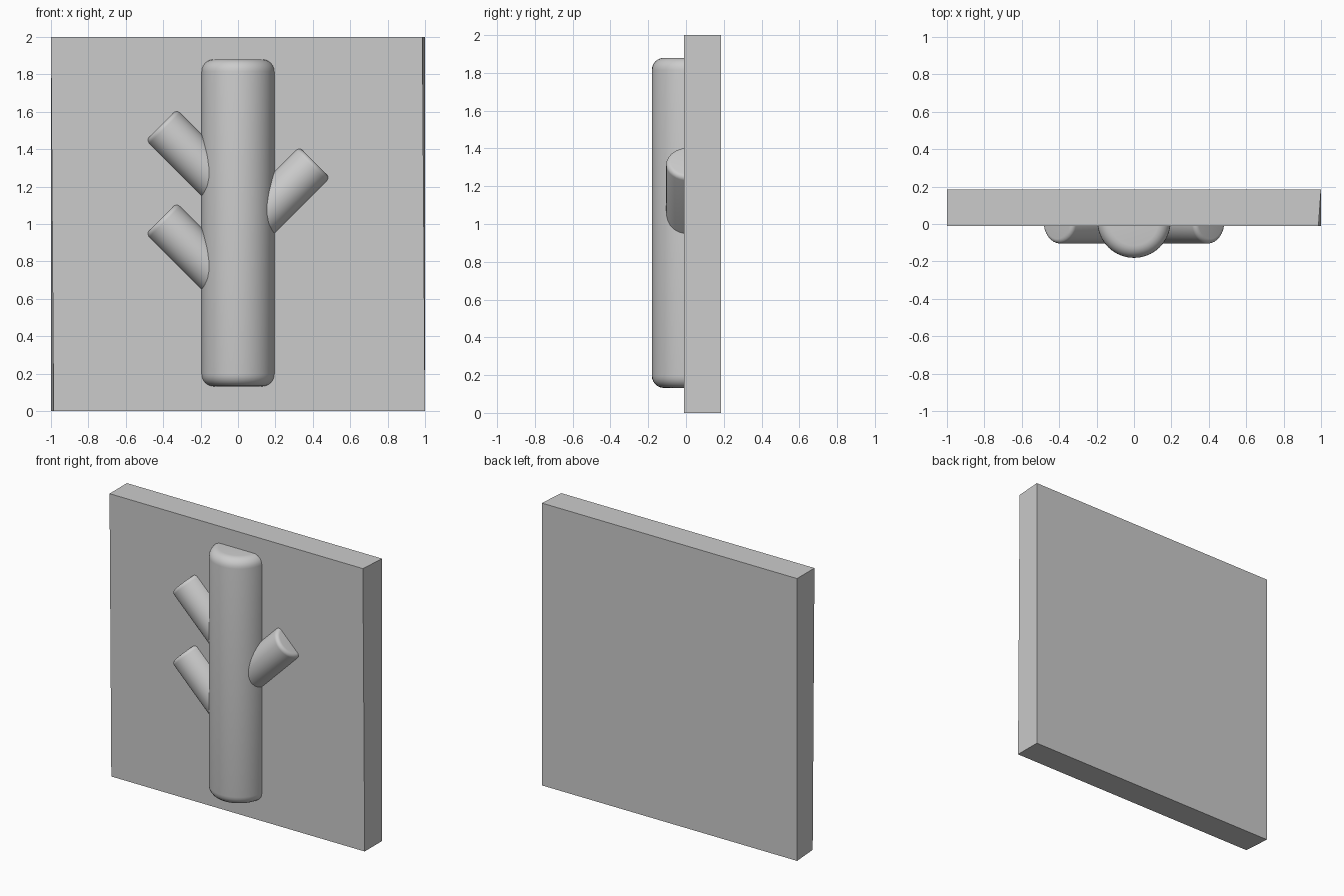
import bpy, bmesh, math
from mathutils import Matrix, Vector

if "Cube" in bpy.data.objects:
    bpy.data.objects.remove(bpy.data.objects["Cube"])

FRONT = -0.01   # front face of the panel
BACK = 0.185

clay = bpy.data.materials.new("light_grey")
clay.diffuse_color = (0.6, 0.6, 0.6, 1)
clay.use_nodes = True
clay.node_tree.nodes["Principled BSDF"].inputs["Base Color"].default_value = clay.diffuse_color


def add_object(name, bm):
    mesh = bpy.data.meshes.new(name)
    bm.to_mesh(mesh)
    bm.free()
    mesh.materials.append(clay)
    obj = bpy.data.objects.new(name, mesh)
    bpy.context.collection.objects.link(obj)
    return obj


def rounded_rod(name, start, end, radius, fillet, segments=40):
    """Round bar with softened ends, cut flat inside the panel."""
    start, end = Vector(start), Vector(end)
    length = (end - start).length
    arc = [(radius - fillet + fillet * math.sin(a), fillet - fillet * math.cos(a))
           for a in (math.radians(15 * i) for i in range(7))]
    profile = [(0, 0)] + arc + [(r, length - h) for r, h in reversed(arc)] + [(0, length)]
    bm = bmesh.new()
    verts = [bm.verts.new((r, 0, h)) for r, h in profile]
    edges = [bm.edges.new(pair) for pair in zip(verts, verts[1:])]
    bmesh.ops.spin(bm, geom=verts + edges, cent=(0, 0, 0), axis=(0, 0, 1),
                   angle=math.tau, steps=segments)
    bmesh.ops.remove_doubles(bm, verts=bm.verts, dist=1e-5)
    turn = Vector((0, 0, 1)).rotation_difference(end - start).to_matrix().to_4x4()
    bm.transform(Matrix.Translation(start) @ turn)
    # Trim the hidden back half
    bmesh.ops.bisect_plane(bm, geom=bm.verts[:] + bm.edges[:] + bm.faces[:],
                           plane_co=(0, 0.05, 0), plane_no=(0, 1, 0), clear_outer=True)
    bmesh.ops.holes_fill(bm, edges=[e for e in bm.edges if e.is_boundary])
    bmesh.ops.recalc_face_normals(bm, faces=bm.faces)
    obj = add_object(name, bm)
    bpy.ops.object.select_all(action='DESELECT')
    obj.select_set(True)
    bpy.context.view_layer.objects.active = obj
    bpy.ops.object.shade_smooth_by_angle(angle=math.radians(40))


# Square back panel, with two front corners slightly drawn in
bm = bmesh.new()
bmesh.ops.create_cube(bm, size=1)
for v in bm.verts:
    front, right, top = v.co.y < 0, v.co.x > 0, v.co.z > 0
    inset = 0.014 if front and right == top else 0
    v.co = ((1 if right else -1) * (1 - inset), FRONT if front else BACK, 2 if top else 0)
add_object("back_panel", bm)

# Trunk
rounded_rod("trunk", (0, 0.015, 0.132), (0, 0.015, 1.88), 0.196, 0.065)

# Cut branches, each rising at 45 degrees from the trunk axis
for name, side, base in (("upper_left_branch", -1, 1.12),
                         ("lower_left_branch", -1, 0.62),
                         ("right_branch", 1, 0.92)):
    rounded_rod(name, (0, 0.013, base), (side * 0.41, 0.013, base + 0.41), 0.118, 0.025, 32)
